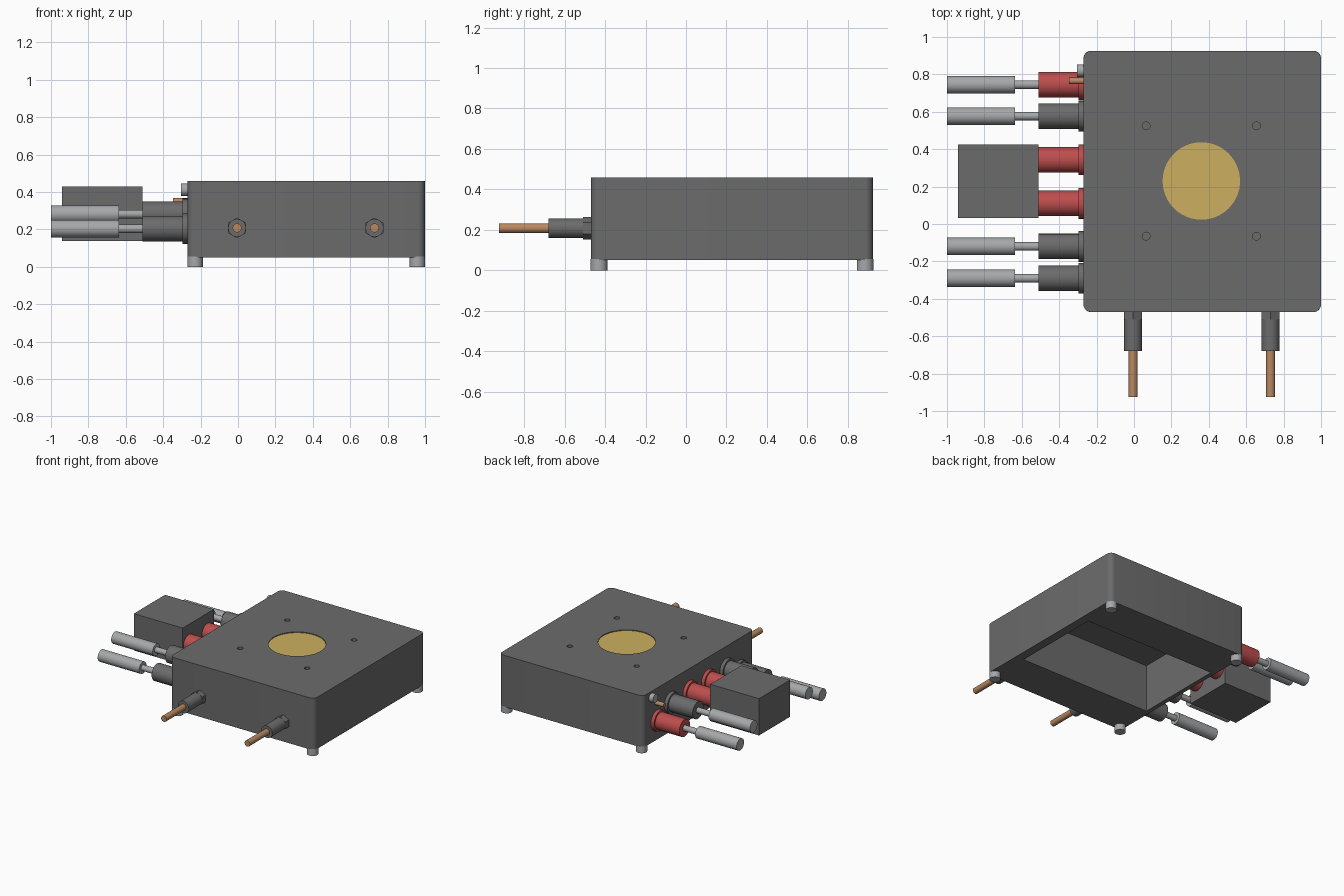
import bpy, bmesh, math
from mathutils import Matrix, Vector

old = bpy.data.objects.get("Cube")
if old:
    bpy.data.objects.remove(old)


def material(name, r, g, b):
    m = bpy.data.materials.new(name)
    m.use_nodes = True
    m.diffuse_color = (r, g, b, 1)
    m.node_tree.nodes["Principled BSDF"].inputs["Base Color"].default_value = (r, g, b, 1)
    return m


dark = material("dark grey", 0.148, 0.148, 0.15)
silver = material("light grey", 0.38, 0.39, 0.4)
red = material("red", 0.51, 0.075, 0.075)
copper = material("copper", 0.48, 0.25, 0.12)
gold = material("gold", 0.6, 0.43, 0.115)


def smooth(ob):
    bpy.ops.object.select_all(action="DESELECT")
    ob.select_set(True)
    bpy.context.view_layer.objects.active = ob
    bpy.ops.object.shade_smooth_by_angle(angle=math.radians(35))


def finish(name, bm, mat):
    me = bpy.data.meshes.new(name)
    bm.to_mesh(me)
    bm.free()
    ob = bpy.data.objects.new(name, me)
    bpy.context.collection.objects.link(ob)
    me.materials.append(mat)
    return ob


def rod(name, start, end, radius, mat, sides=32):
    # Cylinder running between two points
    a, b = Vector(start), Vector(end)
    turn = (b - a).to_track_quat("Z", "Y").to_matrix().to_4x4()
    bm = bmesh.new()
    bmesh.ops.create_cone(bm, cap_ends=True, segments=sides, radius1=radius, radius2=radius,
                          depth=(b - a).length, matrix=Matrix.Translation((a + b) / 2) @ turn)
    ob = finish(name, bm, mat)
    smooth(ob)
    return ob


def block(name, low, high, mat, corner=0):
    # Box between two corners, with optional rounded upright edges
    a, b = Vector(low), Vector(high)
    bm = bmesh.new()
    bmesh.ops.create_cube(bm, size=1, matrix=Matrix.Translation((a + b) / 2)
                          @ Matrix.Diagonal((b - a).to_4d()))
    if corner:
        upright = [e for e in bm.edges if abs(e.verts[0].co.z - e.verts[1].co.z) > 0.1]
        bmesh.ops.bevel(bm, geom=upright, offset=corner, segments=6, profile=0.5, affect="EDGES")
    return finish(name, bm, mat)


def cut(target, cutter):
    cutter.hide_render = True
    mod = target.modifiers.new("cut", "BOOLEAN")
    mod.operation, mod.solver, mod.object = "DIFFERENCE", "EXACT", cutter
    bpy.context.view_layer.objects.active = target
    bpy.ops.object.modifier_apply(modifier=mod.name)
    bpy.data.objects.remove(cutter)


# Housing with deep underside pocket, window recess and screw holes
cx, cy, top = 0.36, 0.23, 0.46
housing = block("housing", (-0.27, -0.47, 0.05), (1, 0.925, top), dark, 0.04)
cut(housing, block("pocket_cutter", (-0.235, -0.14, 0), (0.93, 0.59, 0.43), dark))
cut(housing, rod("window_cutter", (cx, cy, top - 0.012), (cx, cy, 0.6), 0.207, dark, 64))
for sx in (-1, 1):
    for sy in (-1, 1):
        x, y = cx + sx * 0.295, cy + sy * 0.295
        cut(housing, rod("hole_cutter", (x, y, top - 0.02), (x, y, 0.6), 0.021, dark, 24))
        # Corner feet
        fx, fy = cx + 0.005 + sx * 0.594, cy - 0.0025 + sy * 0.6575
        rod("foot", (fx, fy, 0), (fx, fy, 0.055), 0.041, silver)
smooth(housing)
rod("window_disc", (cx, cy, top - 0.014), (cx, cy, top - 0.006), 0.207, gold, 64)

# Front fluid fittings
for x in (-0.005, 0.73):
    z = 0.208
    rod("fitting_nut", (x, -0.46, z), (x, -0.51, z), 0.055, dark, 6)
    rod("fitting_body", (x, -0.5, z), (x, -0.68, z), 0.048, dark)
    rod("fitting_tube", (x, -0.67, z), (x, -0.925, z), 0.024, copper)

# Side sockets, with plugs where they are free
low, high = 0.204, 0.282
sockets = [(0.745, low, red, True), (0.577, high, dark, True), (0.343, high, red, False),
           (0.11, high, red, False), (-0.12, high, dark, True), (-0.29, low, dark, True)]
for y, z, mat, plug in sockets:
    rod("socket_flange", (-0.26, y, z), (-0.297, y, z), 0.082, mat)
    rod("socket_body", (-0.29, y, z), (-0.51, y, z), 0.068, mat)
    if plug:
        rod("plug_stem", (-0.5, y, z), (-0.645, y, z), 0.023, silver)
        rod("plug_sleeve", (-0.635, y, z), (-1, y, z), 0.047, silver)

# Adapter block, small grounding stud and pin
block("adapter_block", (-0.94, 0.032, 0.137), (-0.51, 0.424, 0.43), dark)
rod("stud", (-0.26, 0.82, 0.412), (-0.305, 0.82, 0.412), 0.034, silver)
rod("pin", (-0.26, 0.765, 0.35), (-0.347, 0.765, 0.35), 0.017, copper)
